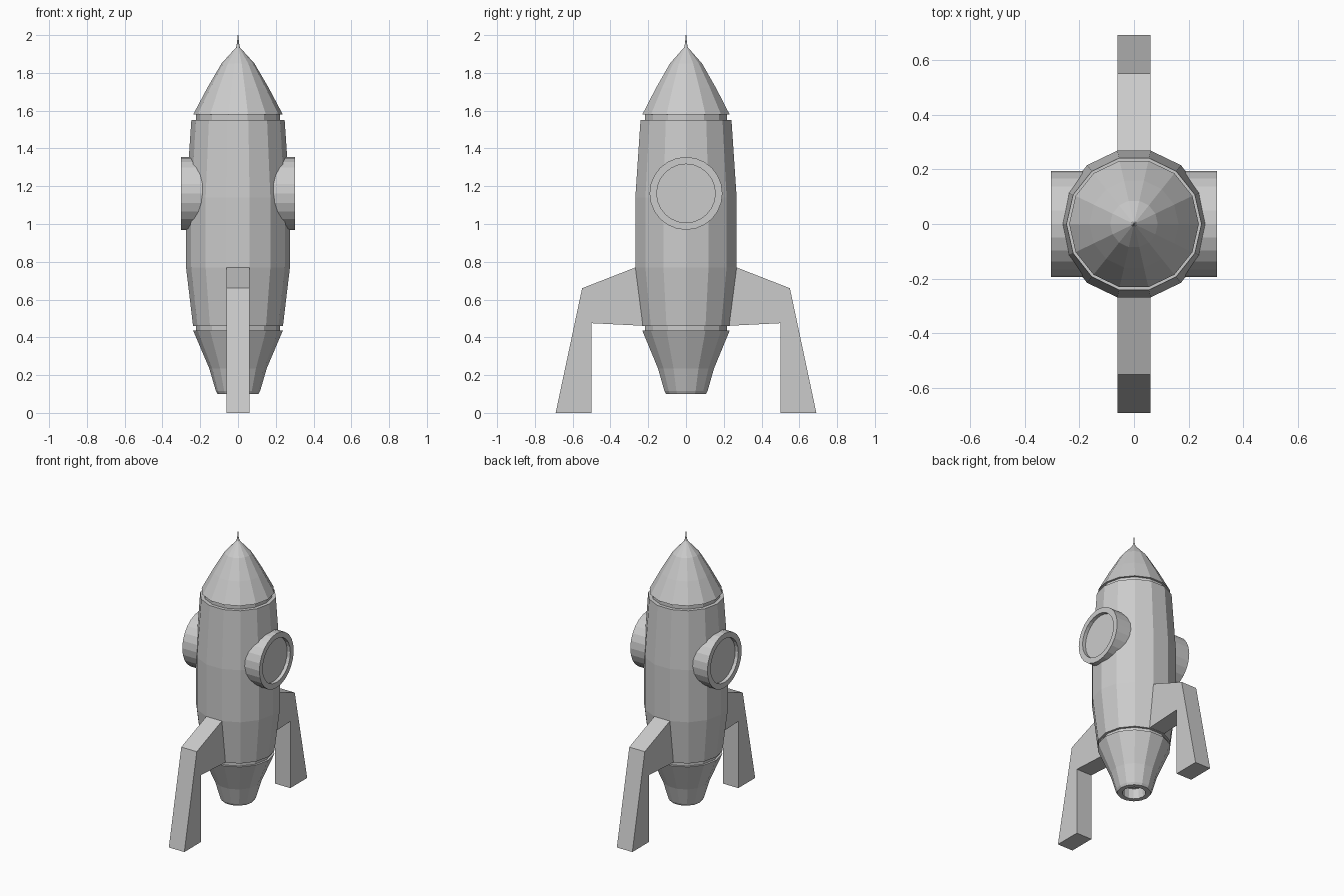
import bpy, bmesh, math
from mathutils import Matrix

if "Cube" in bpy.data.objects:
    bpy.data.objects.remove(bpy.data.objects["Cube"])


def finish(name, bm):
    bmesh.ops.remove_doubles(bm, verts=bm.verts, dist=1e-5)
    bmesh.ops.recalc_face_normals(bm, faces=bm.faces)
    mesh = bpy.data.meshes.new(name)
    bm.to_mesh(mesh)
    bm.free()
    obj = bpy.data.objects.new(name, mesh)
    bpy.context.collection.objects.link(obj)
    return obj


def lathe(name, profile, sides, matrix=Matrix.Identity(4)):
    """Turn (radius, height) points around z, then place with matrix."""
    bm = bmesh.new()
    rings = []
    for r, z in profile:
        if r == 0:
            rings.append([bm.verts.new((0, 0, z))] * sides)
        else:
            rings.append([bm.verts.new((r * math.cos(2 * math.pi * i / sides),
                                        r * math.sin(2 * math.pi * i / sides), z))
                          for i in range(sides)])
    for a, b in zip(rings, rings[1:]):
        for i in range(sides):
            j = (i + 1) % sides
            corners = list(dict.fromkeys((a[i], a[j], b[j], b[i])))
            bm.faces.new(corners)
    bm.transform(matrix)
    return finish(name, bm)


SIDES = 14

# Nozzle with a recessed opening, up to the lower groove
lathe("nozzle", [(0, 0.17), (0.07, 0.17), (0.075, 0.10), (0.108, 0.10), (0.117, 0.115),
                 (0.152, 0.235), (0.237, 0.435), (0.222, 0.435)], SIDES)

# Hull including the groove walls at both ends
lathe("hull", [(0.222, 0.435), (0.222, 0.46), (0.238, 0.46), (0.275, 0.77),
               (0.275, 1.14), (0.247, 1.55), (0.222, 1.55), (0.222, 1.58)], SIDES)

# Nose cone and its needle tip
lathe("nose_cone", [(0.222, 1.58), (0.237, 1.58), (0.163, 1.72), (0.087, 1.85),
                    (0.01, 1.935)], SIDES)
lathe("needle", [(0.01, 1.935), (0.005, 1.96), (0.002, 2.0), (0, 2.0)], SIDES)

# Portholes with raised rim and recessed glass
for side, label in ((1, "right"), (-1, "left")):
    place = Matrix.Translation((0, 0, 1.162)) @ Matrix.Rotation(side * math.pi / 2, 4, 'Y')
    lathe(label + "_porthole", [(0.193, 0.18), (0.193, 0.303), (0.155, 0.303),
                                (0.155, 0.278), (0, 0.278)], 24, place)

# Landing legs, an extruded side outline rooted in the hull
OUTLINE = [(0.23, 0.783), (0.268, 0.77), (0.55, 0.66), (0.69, 0), (0.5, 0),
           (0.5, 0.475), (0.22, 0.461)]
for side, label in ((-1, "front"), (1, "back")):
    bm = bmesh.new()
    face = bm.faces.new([bm.verts.new((-0.061, side * y, z)) for y, z in OUTLINE])
    ext = bmesh.ops.extrude_face_region(bm, geom=[face], use_keep_orig=True)
    moved = [g for g in ext["geom"] if isinstance(g, bmesh.types.BMVert)]
    bmesh.ops.translate(bm, verts=moved, vec=(0.122, 0, 0))
    finish(label + "_leg", bm)
